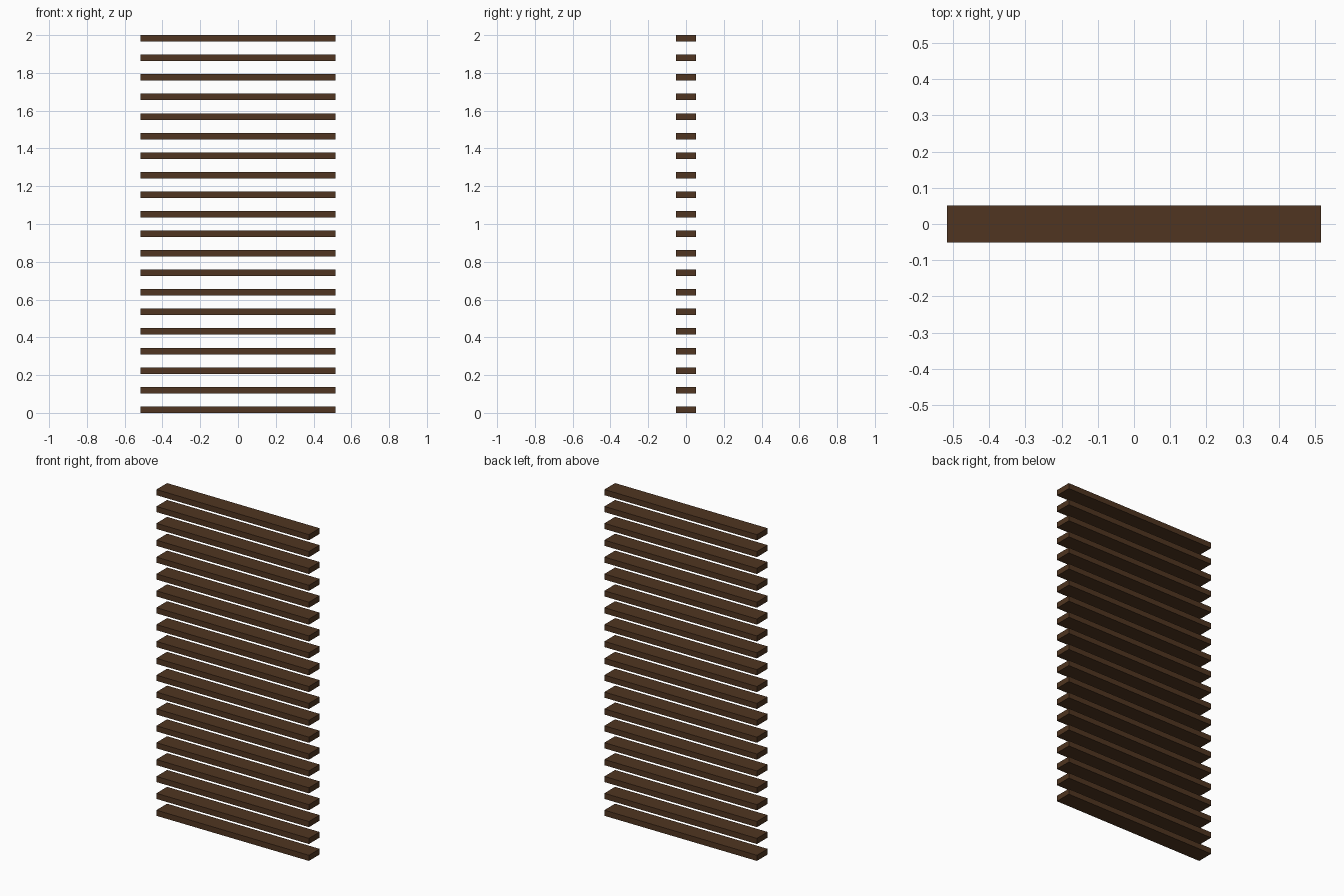
import bpy

if "Cube" in bpy.data.objects:
    bpy.data.objects.remove(bpy.data.objects["Cube"])

COUNT = 20
UNIT = 2 / 58            # slat thickness; pitch and depth are three of these
LENGTH, DEPTH, PITCH = 30 * UNIT, 3 * UNIT, 3 * UNIT

wood = bpy.data.materials.new("dark_wood")
wood.diffuse_color = (0.08, 0.036, 0.015, 1)
wood.use_nodes = True
wood.node_tree.nodes["Principled BSDF"].inputs["Base Color"].default_value = wood.diffuse_color

# One horizontal slat resting on the ground
bpy.ops.mesh.primitive_cube_add(size=1, location=(0, 0, UNIT / 2))
slat = bpy.context.object
slat.name = "slat"
slat.scale = (LENGTH, DEPTH, UNIT)
bpy.ops.object.transform_apply(location=False, rotation=False, scale=True)
slat.data.materials.append(wood)

# Repeat it upwards as a louvred screen
stack = slat.modifiers.new("stack", 'ARRAY')
stack.count = COUNT
stack.use_relative_offset = False
stack.use_constant_offset = True
stack.constant_offset_displace = (0, 0, PITCH)
slat.name = "louvre_slats"
